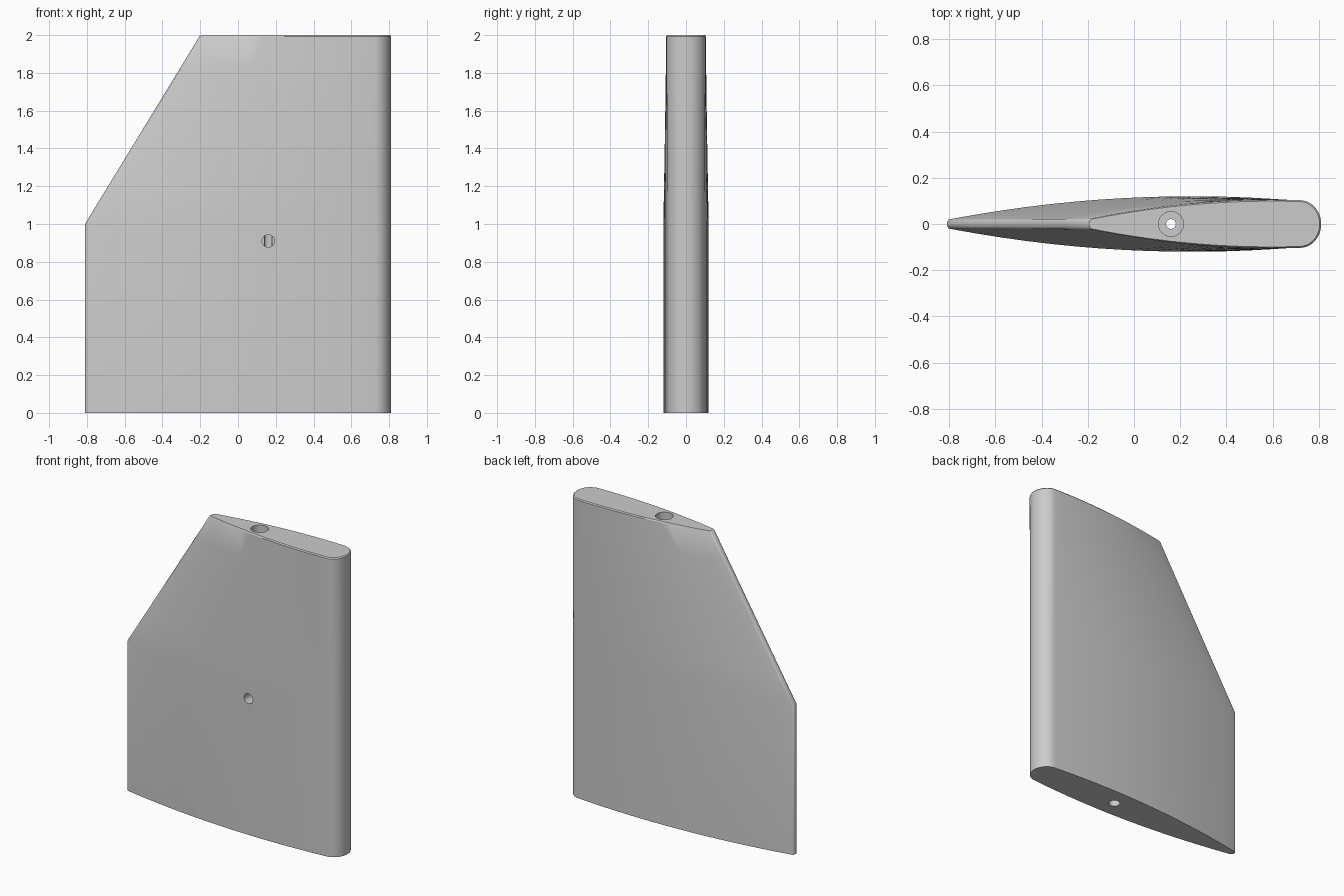
import bpy, bmesh, math

if "Cube" in bpy.data.objects:
    bpy.data.objects.remove(bpy.data.objects["Cube"])


def section(x0, peak_x, peak, span, inset=0.0):
    """Closed foil outline: thin rounded tail at x0, blunt nose at x = 0.81."""
    def half(x):
        return peak - (peak - 0.02) * ((x - peak_x) / span) ** 2
    tail_x, nose_x, n = x0 + 0.015, 0.72, 14
    upper = []
    # rounded tail
    for i in range(1, 4):
        a = math.radians(90 * i / 4)
        upper.append((tail_x - 0.015 * math.cos(a), half(tail_x) * math.sin(a)))
    # curved side
    for i in range(n + 1):
        x = tail_x + (nose_x - tail_x) * i / n
        upper.append((x, half(x)))
    # elliptical nose
    for i in range(1, 10):
        a = math.radians(90 * i / 10)
        upper.append((nose_x + 0.09 * math.sin(a), half(nose_x) * math.cos(a)))
    lower = [(x, -y) for x, y in reversed(upper)]
    pts = [(x0, 0)] + upper + [(0.81, 0)] + lower
    mid, hl = (x0 + 0.81) / 2, (0.81 - x0) / 2
    return [(mid + (x - mid) * (1 - inset / hl), y * (1 - inset / peak)) for x, y in pts]


def loft(name, rings):
    bm = bmesh.new()
    loops = [[bm.verts.new(p) for p in ring] for ring in rings]
    n = len(loops[0])
    for a, b in zip(loops, loops[1:]):
        for i in range(n):
            j = (i + 1) % n
            bm.faces.new((a[i], a[j], b[j], b[i]))
    bm.faces.new(loops[0])
    bm.faces.new(loops[-1])
    bmesh.ops.recalc_face_normals(bm, faces=bm.faces)
    me = bpy.data.meshes.new(name)
    bm.to_mesh(me)
    bm.free()
    ob = bpy.data.objects.new(name, me)
    bpy.context.collection.objects.link(ob)
    return ob


def circle(r, n=32):
    return [(r * math.cos(2 * math.pi * i / n), r * math.sin(2 * math.pi * i / n)) for i in range(n)]


# blade: constant lower half, swept upper half, softened top rim
base = section(-0.81, 0.25, 0.12, 1.05)
tip = section(-0.2, 0.6, 0.105, 0.8)
rim = section(-0.2, 0.6, 0.105, 0.8, 0.006)
rings = [[(x, y, 0) for x, y in base]]
steps = 6
for k in range(steps + 1):
    t = k / steps * 0.993
    rings.append([(a[0] + (b[0] - a[0]) * t, a[1] + (b[1] - a[1]) * t, 1 + t)
                  for a, b in zip(base, tip)])
rings.append([(x, y, 2) for x, y in rim])
blade = loft("blade", rings)

# stepped bore from top to bottom, and blind cross hole from the front
bore_profile = [(-0.1, 0.035), (0.25, 0.035), (0.25, 0.021), (1.7, 0.021), (1.7, 0.054), (2.1, 0.054)]
bore = loft("bore_cutter", [[(0.16 + x, y, z) for x, y in circle(r)] for z, r in bore_profile])
cross = loft("cross_hole_cutter", [[(0.16 + x, d, 0.91 + z) for x, z in circle(0.033)] for d in (-0.3, 0.0)])

bpy.context.view_layer.objects.active = blade
blade.select_set(True)
for cutter in (bore, cross):
    cutter.hide_render = True
    m = blade.modifiers.new(cutter.name, 'BOOLEAN')
    m.operation = 'DIFFERENCE'
    m.solver = 'EXACT'
    m.object = cutter
    bpy.ops.object.modifier_apply(modifier=m.name)
    bpy.data.objects.remove(cutter)

bpy.ops.object.shade_smooth_by_angle(angle=math.radians(30))
